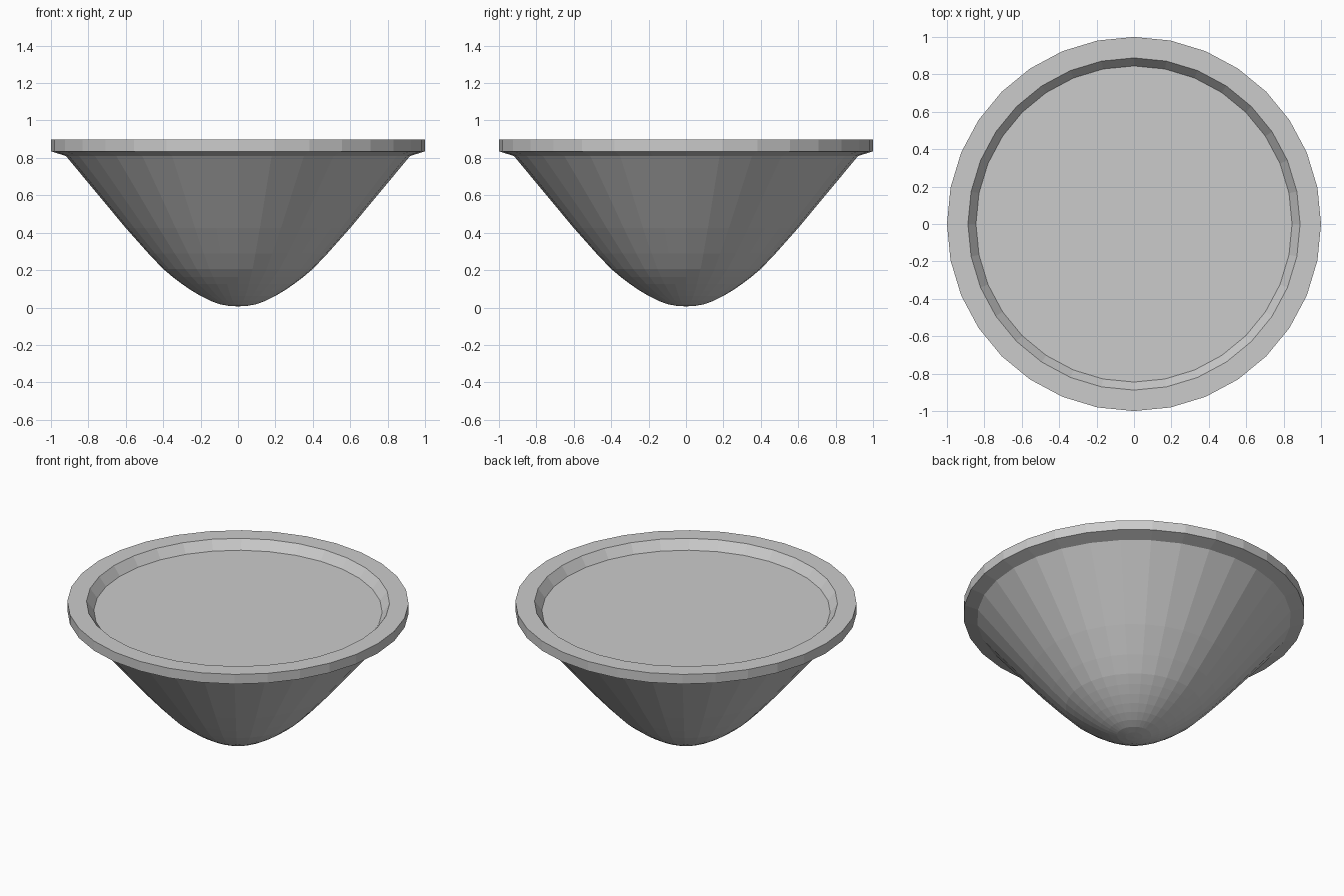
import bpy, bmesh
from math import cos, sin, pi

if "Cube" in bpy.data.objects:
    bpy.data.objects.remove(bpy.data.objects["Cube"])

SIDES = 32


def revolve(name, profile):
    """Spin an (r, z) profile about z; points with r = 0 become poles."""
    bm = bmesh.new()
    rings = []
    for r, z in profile:
        if r == 0:
            rings.append([bm.verts.new((0, 0, z))] * SIDES)
        else:
            rings.append([bm.verts.new((r * cos(2 * pi * i / SIDES),
                                        r * sin(2 * pi * i / SIDES), z))
                          for i in range(SIDES)])
    for low, high in zip(rings, rings[1:]):
        for i in range(SIDES):
            j = (i + 1) % SIDES
            quad = (low[i], low[j], high[j], high[i])
            bm.faces.new(list(dict.fromkeys(quad)))
    bmesh.ops.recalc_face_normals(bm, faces=bm.faces)
    mesh = bpy.data.meshes.new(name)
    bm.to_mesh(mesh)
    bm.free()
    obj = bpy.data.objects.new(name, mesh)
    bpy.context.collection.objects.link(obj)
    return obj


# dish: rounded tip, flaring cone, outer lip, recessed flat top
revolve("dish", [
    (0, 0.006), (0.05, 0.009), (0.10, 0.018), (0.15, 0.037), (0.20, 0.062),
    (0.25, 0.092), (0.30, 0.126), (0.35, 0.164), (0.40, 0.206),
    (0.48, 0.29), (0.60, 0.425), (0.92, 0.81),
    (1.0, 0.835), (1.0, 0.897), (0.888, 0.897), (0.845, 0.84), (0, 0.84)])
